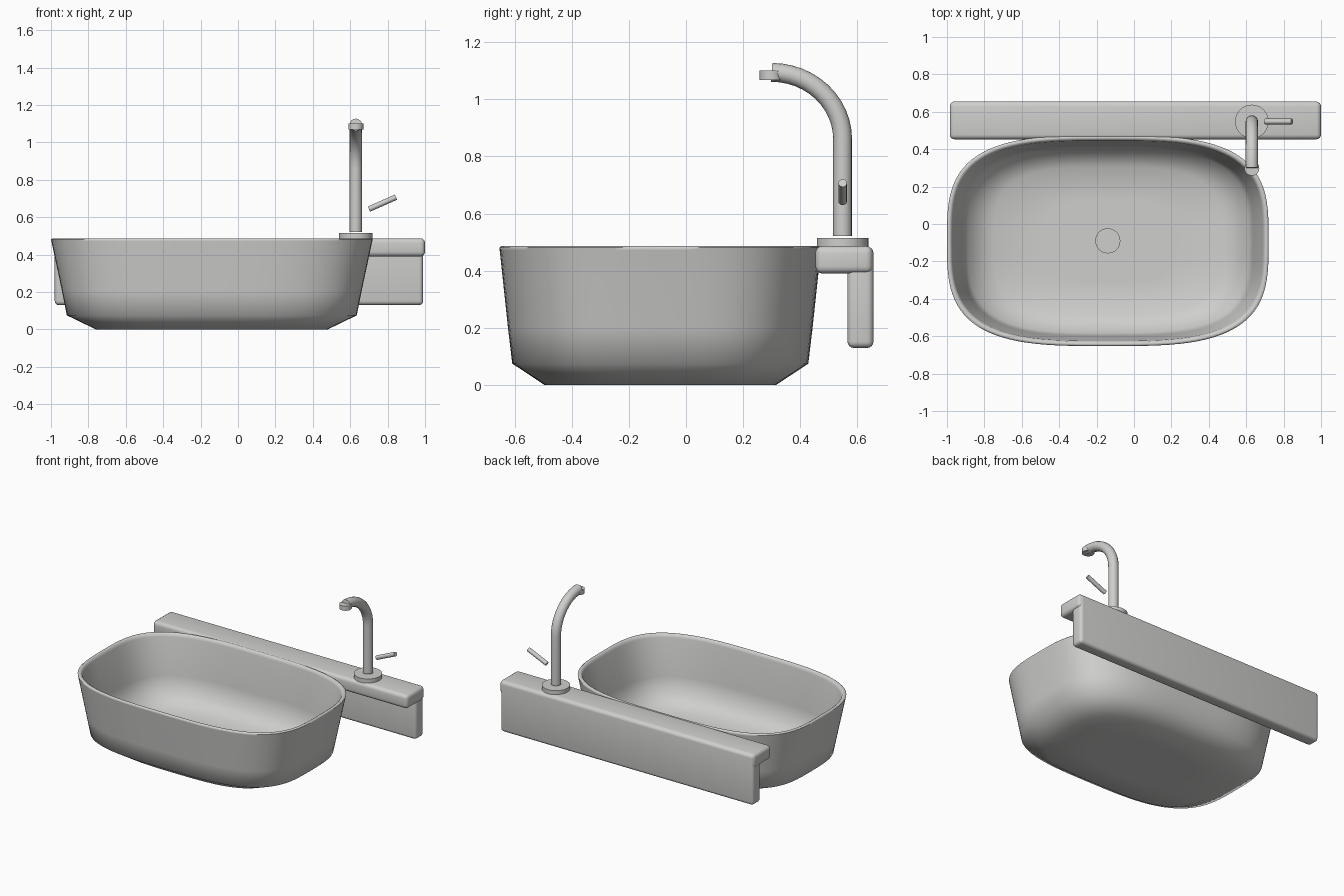
import bpy, bmesh, math
from mathutils import Vector

if "Cube" in bpy.data.objects:
    bpy.data.objects.remove(bpy.data.objects["Cube"])

grey = bpy.data.materials.new("light_grey")
grey.diffuse_color = (0.62, 0.62, 0.61, 1)
grey.use_nodes = True
grey.node_tree.nodes["Principled BSDF"].inputs["Base Color"].default_value = grey.diffuse_color


def finish(name, bm, angle=35):
    bmesh.ops.recalc_face_normals(bm, faces=bm.faces)
    me = bpy.data.meshes.new(name)
    bm.to_mesh(me)
    bm.free()
    ob = bpy.data.objects.new(name, me)
    bpy.context.collection.objects.link(ob)
    me.materials.append(grey)
    bpy.ops.object.select_all(action='DESELECT')
    ob.select_set(True)
    bpy.context.view_layer.objects.active = ob
    bpy.ops.object.shade_smooth_by_angle(angle=math.radians(angle))
    return ob


def loft(bm, rings):
    """Skin closed rings of points and cap both ends."""
    vs = [[bm.verts.new(p) for p in r] for r in rings]
    n = len(vs[0])
    for a, b in zip(vs, vs[1:]):
        for i in range(n):
            j = (i + 1) % n
            bm.faces.new((a[i], a[j], b[j], b[i]))
    bm.faces.new(vs[0])
    bm.faces.new(vs[-1])


def box(name, lo, hi, bevel):
    bm = bmesh.new()
    bmesh.ops.create_cube(bm, size=1)
    for v in bm.verts:
        v.co = [(l + h) / 2 + c * (h - l) for l, h, c in zip(lo, hi, v.co)]
    bmesh.ops.bevel(bm, geom=bm.edges[:], offset=bevel, segments=4,
                    profile=0.5, affect='EDGES')
    return finish(name, bm)


def tube(name, path, radius, sides):
    """Round bar along a path lying in a plane containing z."""
    pts = [Vector(p) for p in path]
    span = pts[-1] - pts[0]
    side = Vector((span.y, -span.x, 0))
    if side.length < 1e-4:
        side = Vector((1, 0, 0))
    side.normalize()
    rings = []
    for i, p in enumerate(pts):
        t = (pts[min(i + 1, len(pts) - 1)] - pts[max(i - 1, 0)]).normalized()
        up = t.cross(side)
        rings.append([p + radius * (side * math.cos(a) + up * math.sin(a))
                      for a in (math.tau * k / sides for k in range(sides))])
    bm = bmesh.new()
    loft(bm, rings)
    return finish(name, bm)


# Basin: thin-walled shell of rounded-rectangle rings, outside then inside
CX, CY = -0.14, -0.09


def oval(a, b, z, n=3.3, count=96):
    ring = []
    for k in range(count):
        t = math.tau * k / count
        c, s = math.cos(t), math.sin(t)
        ring.append((CX + a * math.copysign(abs(c) ** (2 / n), c),
                     CY + b * math.copysign(abs(s) ** (2 / n), s), z))
    return ring


profile = [(0.1, 0.08, 0), (0.35, 0.22, 0), (0.62, 0.405, 0),
           (0.775, 0.518, 0.075), (0.80, 0.533, 0.2), (0.858, 0.562, 0.472),
           (0.86, 0.563, 0.481), (0.853, 0.556, 0.487), (0.845, 0.548, 0.487),
           (0.836, 0.539, 0.481), (0.83, 0.535, 0.465),
           (0.776, 0.508, 0.21), (0.75, 0.493, 0.093),
           (0.61, 0.395, 0.026), (0.35, 0.22, 0.025), (0.1, 0.08, 0.025)]
bm = bmesh.new()
loft(bm, [oval(*p) for p in profile])
finish("basin", bm, 62)

# Drain disc
tube("drain", [(CX, CY, 0.02), (CX, CY, 0.036)], 0.067, 32)

# Wall ledge and back plate
box("ledge", (-0.985, 0.453, 0.39), (1.0, 0.654, 0.487), 0.025)
box("back_plate", (-0.98, 0.565, 0.13), (0.99, 0.656, 0.484), 0.022)

# Tap
TX, TY = 0.63, 0.548
tube("tap_base", [(TX, TY, 0.485), (TX, TY, 0.515)], 0.09, 32)
path = [(TX, TY, 0.522), (TX, TY, 0.7), (TX, TY, 0.86)]
for k in range(1, 13):
    t = k / 12 * math.pi / 2
    path.append((TX, TY - 0.248 * (1 - math.cos(t)), 0.86 + 0.234 * math.sin(t)))
tube("tap_spout", path, 0.033, 16)
tube("spout_nozzle", [(TX, 0.298, 1.068), (TX, 0.298, 1.1)], 0.04, 20)
tube("tap_handle", [(0.70, 0.548, 0.643), (0.845, 0.548, 0.707)], 0.015, 12)
